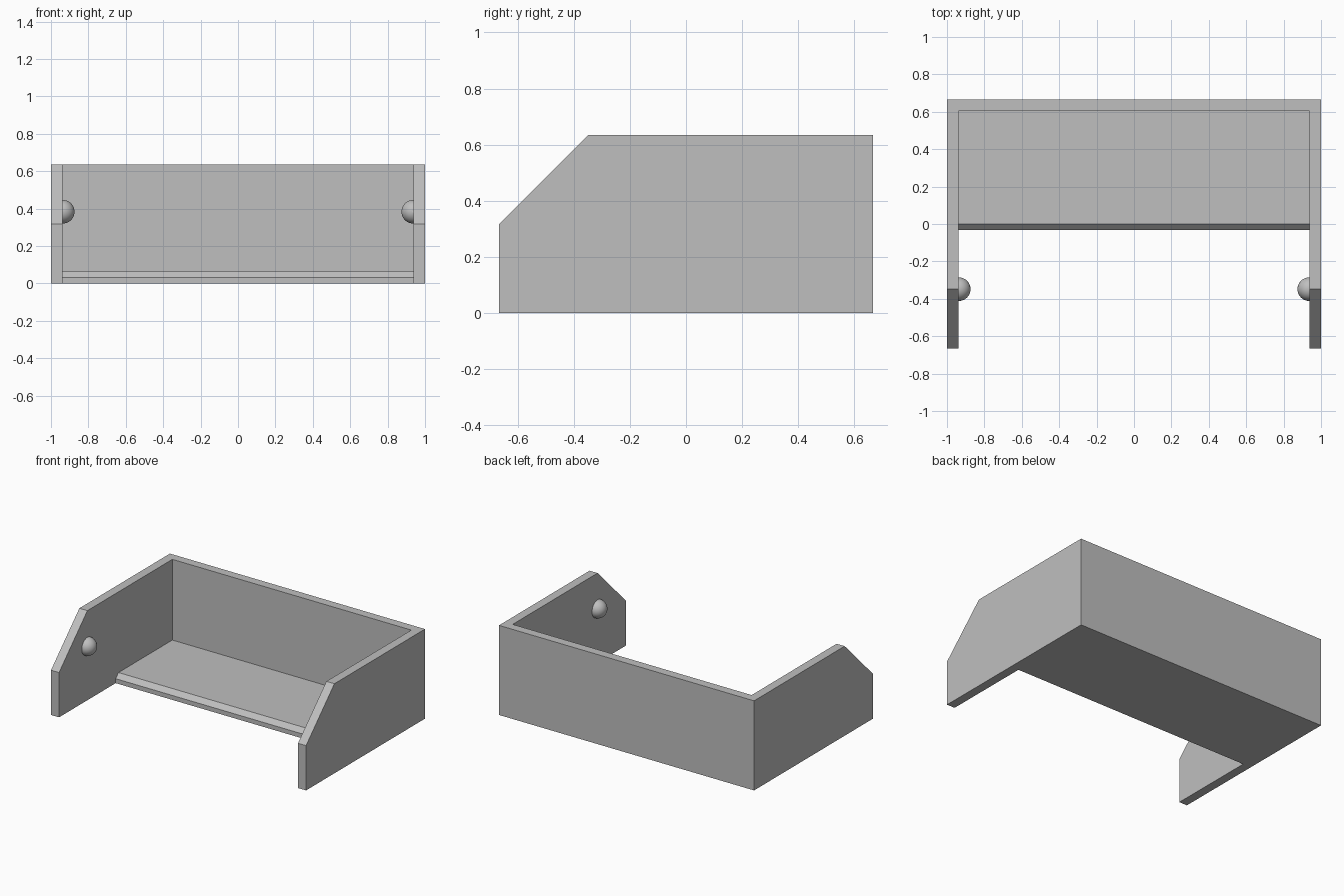
import bpy
import bmesh
import math
from mathutils import Matrix, Vector

if "Cube" in bpy.data.objects:
    bpy.data.objects.remove(bpy.data.objects["Cube"], do_unlink=True)

HALF_WIDTH, HALF_DEPTH, HEIGHT = 1.0, 0.666, 0.635
WALL = 0.063
INNER = HALF_WIDTH - WALL
CUT = HEIGHT / 2          # sloped front corner of the side panels
BEVEL = WALL / 2          # sloped front lip of the floor

grey = bpy.data.materials.new("plain grey")
grey.use_nodes = True
grey.diffuse_color = (0.52, 0.52, 0.52, 1)
grey.node_tree.nodes["Principled BSDF"].inputs["Base Color"].default_value = grey.diffuse_color


def add_object(name, bm):
    bmesh.ops.recalc_face_normals(bm, faces=bm.faces)
    mesh = bpy.data.meshes.new(name)
    bm.to_mesh(mesh)
    bm.free()
    mesh.materials.append(grey)
    obj = bpy.data.objects.new(name, mesh)
    bpy.context.collection.objects.link(obj)
    return obj


def extrude_profile(name, profile, x_start, x_end):
    """Extrude a (y, z) outline along x."""
    bm = bmesh.new()
    face = bm.faces.new([bm.verts.new((x_start, y, z)) for y, z in profile])
    result = bmesh.ops.extrude_face_region(bm, geom=[face])
    verts = [v for v in result["geom"] if isinstance(v, bmesh.types.BMVert)]
    bmesh.ops.translate(bm, verts=verts, vec=(x_end - x_start, 0, 0))
    return add_object(name, bm)


# Outlines seen from the side
side_profile = [(-HALF_DEPTH, 0), (HALF_DEPTH, 0), (HALF_DEPTH, HEIGHT),
                (-HALF_DEPTH + CUT, HEIGHT), (-HALF_DEPTH, HEIGHT - CUT)]
back_profile = [(HALF_DEPTH - WALL, 0), (HALF_DEPTH, 0),
                (HALF_DEPTH, HEIGHT), (HALF_DEPTH - WALL, HEIGHT)]
floor_profile = [(-BEVEL, 0), (HALF_DEPTH - WALL, 0), (HALF_DEPTH - WALL, WALL),
                 (0, WALL), (-BEVEL, BEVEL)]

extrude_profile("back_panel", back_profile, -INNER, INNER)
extrude_profile("floor_panel", floor_profile, -INNER, INNER)

for label, side in (("left", 1), ("right", -1)):
    extrude_profile(label + "_side_panel", side_profile, side * INNER, side * HALF_WIDTH)

    # Half-round peg on the inner face, its pole pointing inward
    bm = bmesh.new()
    bmesh.ops.create_uvsphere(bm, u_segments=48, v_segments=24, radius=WALL,
                              matrix=Matrix.Rotation(math.pi / 2, 4, "Y"))
    bmesh.ops.bisect_plane(bm, geom=bm.verts[:] + bm.edges[:] + bm.faces[:],
                           plane_co=Vector(), plane_no=(side, 0, 0), clear_outer=True)
    peg = add_object(label + "_peg", bm)
    peg.location = (side * INNER, -HALF_DEPTH + CUT, 0.383)
    peg.data.shade_smooth()
